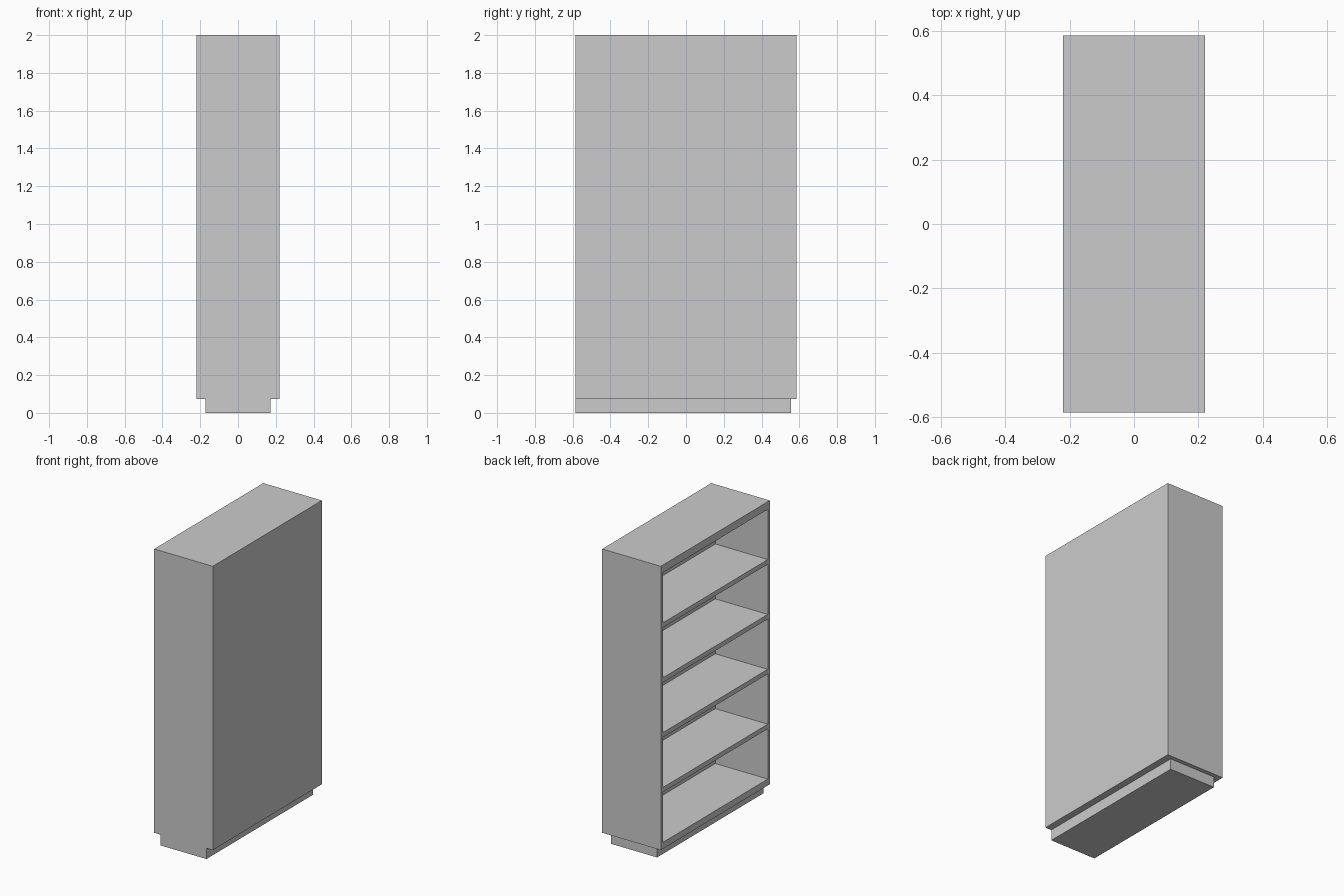
import bpy

if "Cube" in bpy.data.objects:
    bpy.data.objects.remove(bpy.data.objects["Cube"])

W, D, Z0, Z1 = 0.22, 0.585, 0.073, 2.0   # half depth (x), half width (y), body bottom and top
SIDE, TOP, BOTTOM, SHELF = 0.022, 0.052, 0.044, 0.032
BACK_X = 0.174                            # inner face of the back panel


def box(name, x, y, z):
    """Box spanning the given (min, max) ranges."""
    bpy.ops.mesh.primitive_cube_add(size=1)
    ob = bpy.context.object
    ob.name = name
    ob.location = [(a + b) / 2 for a, b in (x, y, z)]
    ob.scale = [b - a for a, b in (x, y, z)]
    bpy.ops.object.transform_apply(location=True, scale=True)
    return ob


inner_y = (-D + SIDE, D - SIDE)
low, high = Z0 + BOTTOM, Z1 - TOP

# recessed plinth, flush with the front end
box("plinth", (-0.173, 0.173), (-D, 0.557), (0, Z0))

# outer case, open on the -x side
box("bottom_board", (-W, W), (-D, D), (Z0, low))
box("top_board", (-W, W), (-D, D), (high, Z1))
box("front_side_panel", (-W, W), (-D, inner_y[0]), (low, high))
box("rear_side_panel", (-W, W), (inner_y[1], D), (low, high))
box("back_panel", (BACK_X, W), inner_y, (low, high))

# four evenly spaced shelves make five compartments
gap = (high - low - 4 * SHELF) / 5
for i in range(4):
    z = low + gap + i * (gap + SHELF)
    box(f"shelf_{i + 1}", (-W, BACK_X), inner_y, (z, z + SHELF))
